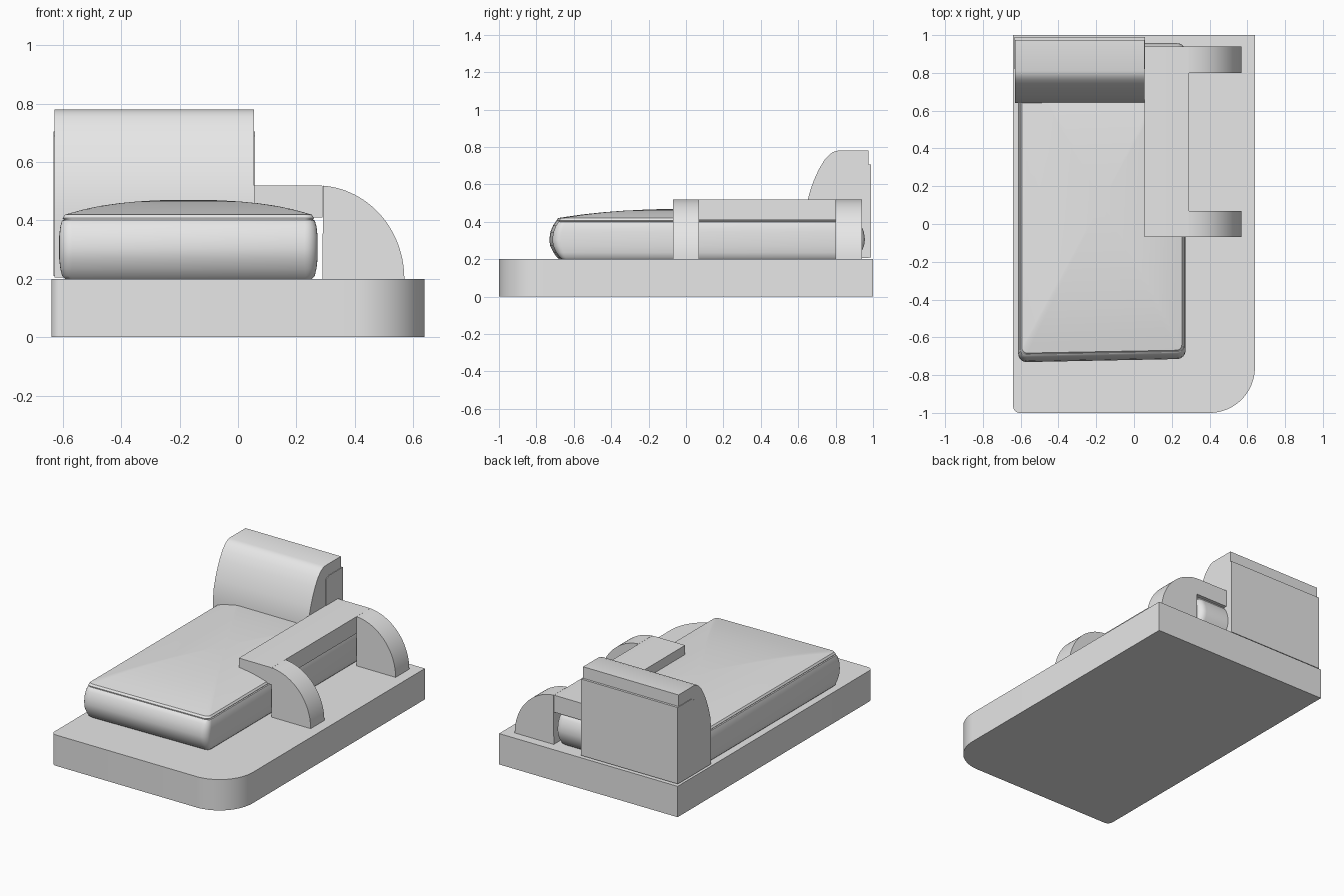
import bpy, bmesh, math

if "Cube" in bpy.data.objects:
    bpy.data.objects.remove(bpy.data.objects["Cube"])

grey = bpy.data.materials.new("light grey")
grey.diffuse_color = (0.8, 0.8, 0.8, 1)
grey.use_nodes = True
grey.node_tree.nodes["Principled BSDF"].inputs["Base Color"].default_value = grey.diffuse_color


def finish(name, bm, angle=30):
    bmesh.ops.recalc_face_normals(bm, faces=bm.faces)
    me = bpy.data.meshes.new(name)
    bm.to_mesh(me)
    bm.free()
    me.materials.append(grey)
    ob = bpy.data.objects.new(name, me)
    bpy.context.collection.objects.link(ob)
    bpy.ops.object.select_all(action='DESELECT')
    ob.select_set(True)
    bpy.context.view_layer.objects.active = ob
    bpy.ops.object.shade_smooth_by_angle(angle=math.radians(angle))
    return ob


def prism(name, pts, axis, lo, hi):
    """Extrude a 2D outline along an axis (the other two axes in xyz order)."""
    bm = bmesh.new()
    vs = []
    for p in pts:
        co = list(p)
        co.insert(axis, lo)
        vs.append(bm.verts.new(co))
    f = bm.faces.new(vs)
    ext = bmesh.ops.extrude_face_region(bm, geom=[f])["geom"]
    move = [0, 0, 0]
    move[axis] = hi - lo
    bmesh.ops.translate(bm, verts=[v for v in ext if isinstance(v, bmesh.types.BMVert)], vec=move)
    return finish(name, bm)


def arc(cx, cy, rx, ry, a0, a1, n=16):
    return [(cx + rx * math.cos(math.radians(a0 + (a1 - a0) * i / n)),
             cy + ry * math.sin(math.radians(a0 + (a1 - a0) * i / n))) for i in range(n + 1)]


def rounded(cx, cy, hx, hy, r, n=6):
    pts = []
    for sx, sy, a in ((1, 1, 0), (-1, 1, 90), (-1, -1, 180), (1, -1, 270)):
        pts += arc(cx + sx * (hx - r), cy + sy * (hy - r), r, r, a, a + 90, n)
    return pts


# plinth: one large and one small rounded front corner
base = [(0.64, 1), (-0.64, 1)]
base += arc(-0.605, -0.965, 0.035, 0.035, 180, 270, 6)
base += arc(0.4, -0.76, 0.24, 0.24, 270, 360, 24)
prism("base", base, 2, 0, 0.2)

# seat cushion: stacked rounded rectangles (half x, half y, z, corner radius)
CX, CY, HX, HY = -0.17, 0.117, 0.443, 0.84
rings = [(HX - 0.022, HY - 0.055, 0.198, 0.025), (HX - 0.01, HY - 0.04, 0.21, 0.03),
         (HX - 0.004, HY - 0.022, 0.235, 0.04), (HX, HY - 0.005, 0.27, 0.045),
         (HX, HY, 0.305, 0.045), (HX, HY - 0.006, 0.345, 0.045),
         (HX - 0.004, HY - 0.02, 0.38, 0.04), (HX - 0.01, HY - 0.034, 0.4, 0.035),
         (HX - 0.017, HY - 0.038, 0.402, 0.03), (HX - 0.012, HY - 0.038, 0.408, 0.03)]
for s, z in ((0.955, 0.42), (0.9, 0.427), (0.8, 0.439), (0.68, 0.45), (0.54, 0.459),
             (0.4, 0.465), (0.25, 0.469), (0.1, 0.471)):
    rings.append((HX * s, (HY - 0.01) * s, z, 0.03 * s))
bm = bmesh.new()
prev = None
for hx, hy, z, r in rings:
    cur = []
    for x, y in rounded(CX, CY, hx, hy, r):
        # the front edge runs slightly askew
        skew = 0.02 * (x - CX) * max(0, (CY - y) / HY)
        cur.append(bm.verts.new((x, y + skew, z)))
    if prev:
        for i in range(len(cur)):
            j = (i + 1) % len(cur)
            bm.faces.new((prev[i], prev[j], cur[j], cur[i]))
    else:
        bm.faces.new(cur[::-1])
    prev = cur
bm.faces.new(prev)
finish("seat_cushion", bm, 35)

# backrest cushion with curved front, and the panel behind it
back = [(0.975, 0.205), (0.975, 0.78), (0.81, 0.78), (0.785, 0.772), (0.765, 0.757),
        (0.74, 0.73), (0.71, 0.68), (0.685, 0.625), (0.665, 0.57), (0.65, 0.515),
        (0.642, 0.45), (0.64, 0.38), (0.64, 0.205)]
prism("backrest_cushion", back, 0, -0.629, 0.055)
panel = [(0.82, 0.21), (0.99, 0.21), (0.99, 0.705), (0.85, 0.705), (0.82, 0.69)]
prism("backrest_panel", panel, 0, -0.633, 0.058)

# armrest: flat top slab resting on two quarter-round legs
prism("armrest_top", [(0.055, 0.41), (0.29, 0.41), (0.29, 0.519), (0.27, 0.52), (0.055, 0.52)],
      1, -0.07, 0.94)
leg = [(0.29, 0.2)] + arc(0.27, 0.2, 0.3, 0.32, 0, 86, 28)
for name, y in (("armrest_front_leg", -0.07), ("armrest_back_leg", 0.8)):
    prism(name, leg, 1, y, y + 0.14)
